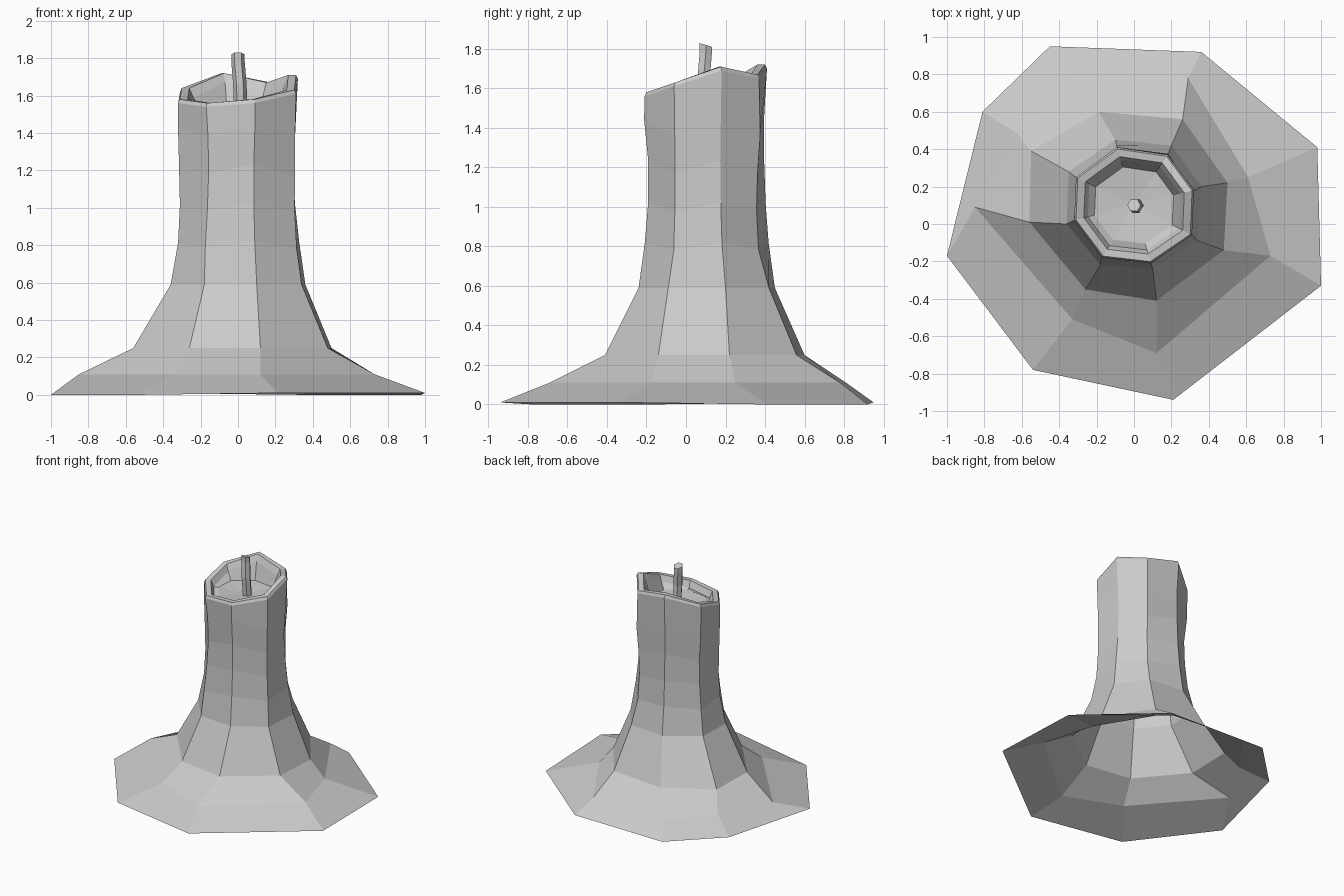
import bpy, bmesh, math
from mathutils import Vector

cube = bpy.data.objects.get("Cube")
if cube:
    bpy.data.objects.remove(cube, do_unlink=True)

SIDES = 8
AXIS = Vector((0, 0.1))


def make_material(name, colour):
    mat = bpy.data.materials.new(name)
    mat.use_nodes = True
    mat.diffuse_color = colour
    mat.node_tree.nodes["Principled BSDF"].inputs["Base Color"].default_value = colour
    return mat


def bridge(bm, lower, upper):
    """Join two counter-clockwise rings with outward-facing quads."""
    count = len(lower)
    for i in range(count):
        j = (i + 1) % count
        bm.faces.new((lower[i], lower[j], upper[j], upper[i]))


def loft(bm, rings):
    """Skin a list of coordinate rings and return their vertices."""
    loops = [[bm.verts.new(co) for co in ring] for ring in rings]
    for lower, upper in zip(loops, loops[1:]):
        bridge(bm, lower, upper)
    return loops


def finish(bm, name, material):
    mesh = bpy.data.meshes.new(name)
    bm.to_mesh(mesh)
    bm.free()
    mesh.materials.append(material)
    obj = bpy.data.objects.new(name, mesh)
    bpy.context.collection.objects.link(obj)
    return obj


def at_height(outline, z):
    return [(x, y, z) for x, y in outline]


def scaled(outline, factor):
    return [AXIS + (Vector(p) - AXIS) * factor for p in outline]


grey = make_material("wax grey", (0.6, 0.6, 0.6, 1))

# Outlines run counter-clockwise, starting at the front right
puddle_edge = [(.21, -.94), (1, -.33), (.98, .41), (.36, .92),
               (-.45, .95), (-.81, .6), (-1, -.17), (-.54, -.78)]
puddle_top = [(.12, -.69), (.73, -.17), (.61, .25), (.29, .78),
              (-.38, .81), (-.62, .48), (-.85, .09), (-.33, -.51)]
flare = [(.12, -.41), (.48, -.14), (.5, .22), (.26, .56),
         (-.19, .6), (-.55, .39), (-.56, .01), (-.26, -.35)]
foot = [(.1, -.24), (.34, -.09), (.36, .2), (.2, .42),
        (-.1, .45), (-.35, .28), (-.36, 0), (-.18, -.22)]
column = [(.09, -.21), (.31, -.06), (.32, .18), (.18, .37),
          (-.09, .41), (-.31, .25), (-.32, .02), (-.17, -.18)]
rim_heights = [1.58, 1.63, 1.71, 1.67, 1.72, 1.64, 1.58, 1.56]


def rim_ring(factor, drop):
    """Outline following the uneven top edge of the column."""
    return [(p.x, p.y, z - drop)
            for p, z in zip(scaled(column, factor), rim_heights)]


def shaft_ring(z, factor, lump):
    """Column outline with soft dents that wander around the shaft."""
    ring = []
    for i, p in enumerate(column):
        dent = factor + lump * math.sin(i * 2.4 + z * 5)
        q = AXIS + (Vector(p) - AXIS) * dent
        ring.append((q.x, q.y, z + lump * math.cos(i * 3)))
    return ring


# Wax body: hollow sheet from the puddle up to the rim, then into the bowl
bm = bmesh.new()
rings = [at_height(puddle_edge, 0.01), at_height(puddle_top, 0.11),
         at_height(flare, 0.25), at_height(foot, 0.59)]
rings += [shaft_ring(z, f, lump) for z, f, lump in
          ((0.8, 1.01, .02), (1.0, .96, .02), (1.2, .95, .035), (1.4, .98, .04))]
rings += [rim_ring(1, 0.02), rim_ring(0.97, 0), rim_ring(0.84, 0), rim_ring(0.77, 0.05)]
rings.append(at_height(scaled(column, 0.66), 1.53))
loops = loft(bm, rings)
for vert in loops[0][2:4] + loops[0][6:]:
    vert.co.z = 0
centre = bm.verts.new((0, 0.11, 1.51))
floor = loops[-1]
for i in range(SIDES):
    bm.faces.new((floor[i], floor[(i + 1) % SIDES], centre))
finish(bm, "wax_body", grey)

# Wick: slightly bent six-sided stem with a slanted tip
bm = bmesh.new()
wick_path = [(0.015, 0.1, 1.5), (0.01, 0.09, 1.66), (0, 0.1, 1.78), (0, 0.1, 1.82)]
stem = []
for x, y, z in wick_path:
    slant = 0.3 if z > 1.8 else 0
    ring = []
    for k in range(6):
        a = math.tau * k / 6
        dx, dy = 0.036 * math.cos(a), 0.036 * math.sin(a)
        ring.append((x + dx, y + dy, z - slant * dy))
    stem.append(ring)
tip = loft(bm, stem)[-1]
bm.faces.new(tip)
finish(bm, "wick", grey)
